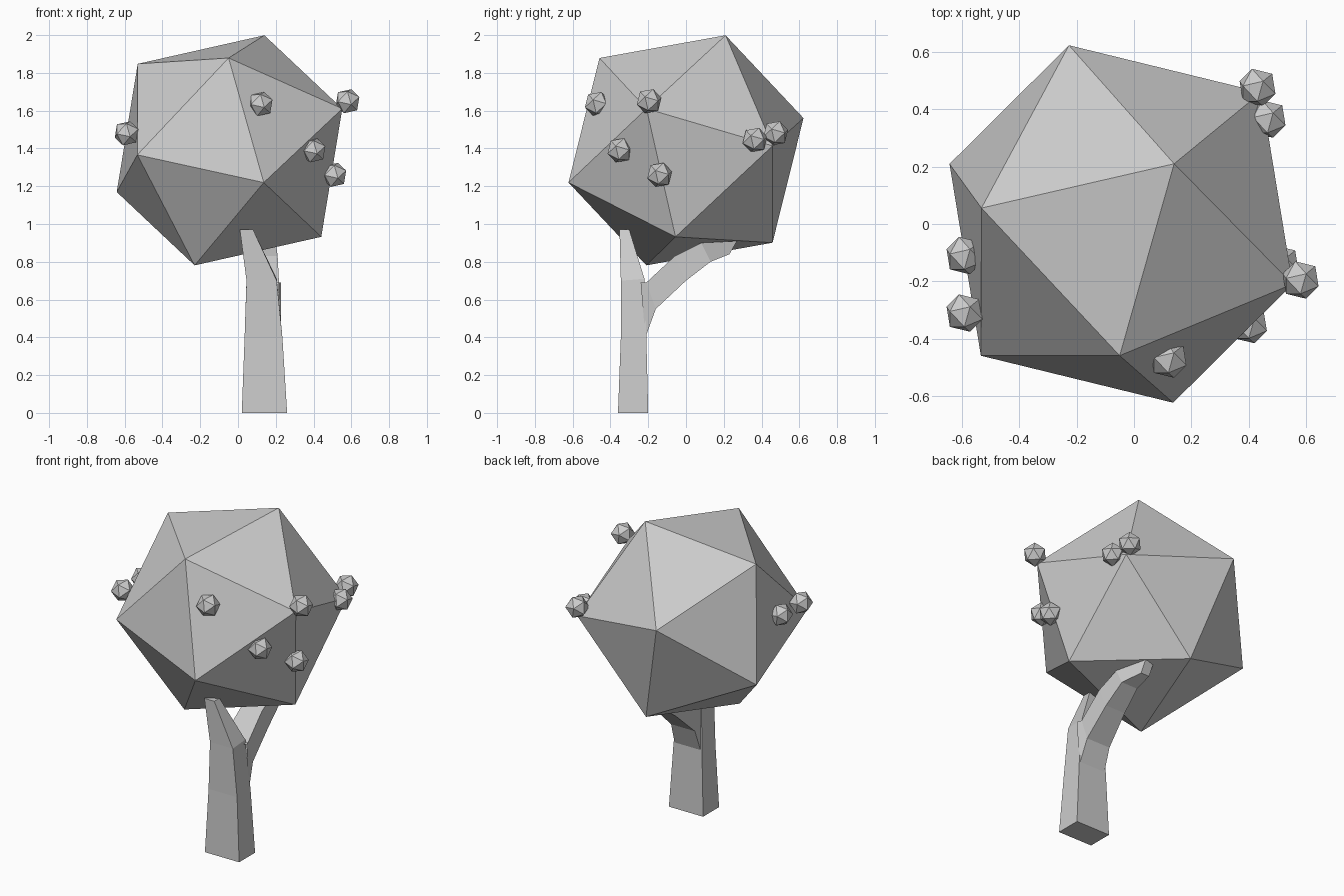
import bpy, bmesh
from mathutils import Vector, Matrix

if "Cube" in bpy.data.objects:
    bpy.data.objects.remove(bpy.data.objects["Cube"])


def finish(bm, name):
    bmesh.ops.recalc_face_normals(bm, faces=bm.faces)
    mesh = bpy.data.meshes.new(name)
    bm.to_mesh(mesh)
    bm.free()
    obj = bpy.data.objects.new(name, mesh)
    bpy.context.collection.objects.link(obj)
    return obj


def frame(a, b):
    """Orthonormal basis with z along a and x leaning towards b."""
    z = a.normalized()
    x = (b - z * b.dot(z)).normalized()
    return Matrix((x, z.cross(x), z)).transposed()


def ico(name, center, radius, pole, neighbour):
    """Twenty-sided ball with one corner at pole and the next at neighbour."""
    bm = bmesh.new()
    bmesh.ops.create_icosphere(bm, subdivisions=1, radius=radius)
    top = max(bm.verts, key=lambda v: v.co.z)
    near = top.link_edges[0].other_vert(top)
    rot = frame(Vector(pole), Vector(neighbour)) @ frame(top.co, near.co).transposed()
    bmesh.ops.transform(bm, matrix=Matrix.Translation(center) @ rot.to_4x4(), verts=bm.verts)
    return finish(bm, name)


def limb(bm, rings, cap_start):
    """Four-sided loft; each ring is x0, x1, one (y, z) edge and the other."""
    loops = []
    for x0, x1, (ya, za), (yb, zb) in rings:
        pts = ((x0, ya, za), (x1, ya, za), (x1, yb, zb), (x0, yb, zb))
        loops.append([bm.verts.new(p) for p in pts])
    for a, b in zip(loops, loops[1:]):
        for i in range(4):
            j = (i + 1) % 4
            bm.faces.new((a[i], a[j], b[j], b[i]))
    if cap_start:
        bm.faces.new(loops[0][::-1])
    bm.faces.new(loops[-1])


# Crown
A, B = (0.185, 0.21, 0.61), (-0.005, -0.46, 0.49)
ico("crown", (-0.045, 0, 1.39), 0.67, A, B)

# Fruits scattered over the crown
spots = [(0.12, -0.47, 1.635), (0.58, -0.195, 1.65), (0.40, -0.35, 1.39),
         (0.51, -0.14, 1.26), (0.43, 0.475, 1.48), (0.465, 0.365, 1.445),
         (-0.59, -0.31, 1.48), (-0.59, -0.11, 1.48)]
for i, p in enumerate(spots):
    ico(f"fruit_{i + 1}", p, 0.07, A, B)

# Trunk with its short front limb
bm = bmesh.new()
limb(bm, [(0.02, 0.26, (-0.36, 0), (-0.20, 0)),
          (0.035, 0.235, (-0.345, 0.40), (-0.21, 0.40)),
          (0.045, 0.205, (-0.345, 0.70), (-0.22, 0.71)),
          (0.01, 0.08, (-0.352, 0.97), (-0.30, 0.97))], True)
finish(bm, "trunk")

# Rear limb curving back under the crown
bm = bmesh.new()
limb(bm, [(0.045, 0.228, (-0.24, 0.69), (-0.215, 0.40)),
          (0.05, 0.217, (-0.21, 0.69), (-0.16, 0.55)),
          (0.07, 0.21, (-0.06, 0.83), (0.0, 0.70)),
          (0.085, 0.20, (0.08, 0.90), (0.13, 0.80)),
          (0.08, 0.14, (0.27, 0.91), (0.23, 0.84))], False)
finish(bm, "rear_limb")
